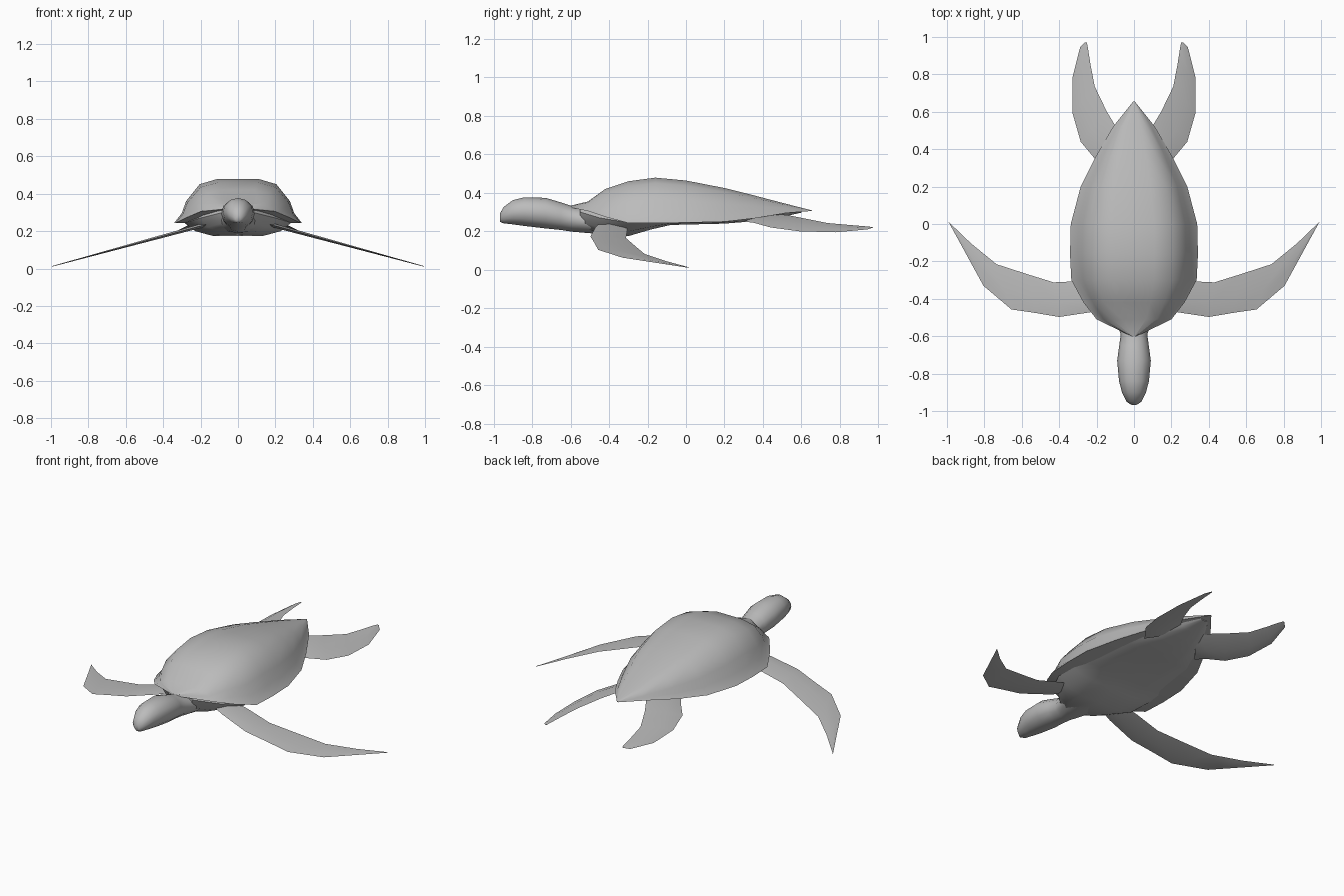
import bpy
import math

cube = bpy.data.objects.get("Cube")
if cube:
    bpy.data.objects.remove(cube, do_unlink=True)

grey = bpy.data.materials.new("turtle_grey")
grey.use_nodes = True
grey.diffuse_color = (0.5, 0.5, 0.5, 1)
grey.node_tree.nodes["Principled BSDF"].inputs["Base Color"].default_value = (0.5, 0.5, 0.5, 1)


def loft(name, rings, mirror=False, angle=40):
    """Skin a list of equal closed rings and cap both ends."""
    n = len(rings[0])
    verts = [p for ring in rings for p in ring]
    faces = []
    for r in range(len(rings) - 1):
        for i in range(n):
            j = (i + 1) % n
            faces.append((r * n + i, r * n + j, r * n + n + j, r * n + n + i))
    faces.append(tuple(range(n))[::-1])
    faces.append(tuple(range(len(verts) - n, len(verts))))
    mesh = bpy.data.meshes.new(name)
    mesh.from_pydata(verts, [], faces)
    mesh.materials.append(grey)
    obj = bpy.data.objects.new(name, mesh)
    bpy.context.collection.objects.link(obj)
    bpy.ops.object.select_all(action="DESELECT")
    obj.select_set(True)
    bpy.context.view_layer.objects.active = obj
    bpy.ops.object.mode_set(mode="EDIT")
    bpy.ops.mesh.select_all(action="SELECT")
    bpy.ops.mesh.remove_doubles(threshold=0.0005)
    bpy.ops.mesh.normals_make_consistent(inside=False)
    bpy.ops.object.mode_set(mode="OBJECT")
    bpy.ops.object.shade_smooth_by_angle(angle=math.radians(angle))
    if mirror:
        obj.modifiers.new("Mirror", "MIRROR").use_mirror_merge = False
    return obj


def mirrored(half):
    """Complete a half section running from the rim to the centre."""
    return half + [(-u, v) for u, v in reversed(half) if u > 0]


# Carapace: y, half width, rim height, ridge height
dome = mirrored([(1, 0), (0.88, 0.22), (0.81, 0.5), (0.6, 0.88), (0.32, 1), (0, 1)])
shell = [(-0.605, 0.004, 0.325, 0.332), (-0.51, 0.2, 0.305, 0.355), (-0.42, 0.27, 0.275, 0.42),
         (-0.3, 0.335, 0.243, 0.46), (-0.16, 0.342, 0.243, 0.479), (0, 0.338, 0.245, 0.464),
         (0.2, 0.285, 0.25, 0.425), (0.36, 0.205, 0.268, 0.385), (0.52, 0.112, 0.295, 0.343),
         (0.655, 0.004, 0.306, 0.309)]
loft("carapace", [[(u * w, y, rim + v * (top - rim)) for u, v in dome]
                  for y, w, rim, top in shell], angle=50)

# Belly: y, half width, upper edge height, lowest height
keel = mirrored([(0.9, 0.3), (1, 0), (0.8, -0.65), (0.48, -1), (0, -1)])
belly = [(-0.55, 0.08, 0.3, 0.22), (-0.45, 0.2, 0.27, 0.195), (-0.3, 0.285, 0.245, 0.175),
         (-0.18, 0.295, 0.25, 0.21), (-0.08, 0.295, 0.255, 0.233), (0.2, 0.25, 0.26, 0.24),
         (0.36, 0.17, 0.275, 0.253), (0.5, 0.09, 0.295, 0.275), (0.6, 0.03, 0.305, 0.297)]
loft("belly", [[(u * w, y, edge + v * (edge - low)) for u, v in keel]
               for y, w, edge, low in belly])

# Head and neck: y, half width, bottom, top
head = [(-0.968, 0.012, 0.25, 0.29), (-0.95, 0.04, 0.242, 0.325), (-0.9, 0.064, 0.236, 0.362),
        (-0.84, 0.08, 0.228, 0.377), (-0.73, 0.09, 0.215, 0.374), (-0.65, 0.079, 0.207, 0.35),
        (-0.59, 0.071, 0.198, 0.33), (-0.5, 0.1, 0.19, 0.315), (-0.36, 0.13, 0.185, 0.29)]
sides = 12
rings = []
for y, w, low, top in head:
    mid, h = (low + top) / 2, (top - low) / 2
    rings.append([(w * math.cos(a), y, mid + h * math.sin(a))
                  for a in (math.tau * i / sides for i in range(sides))])
loft("head_and_neck", rings, angle=60)


def flipper(name, pairs, thick):
    """Thin blade through pairs of leading and trailing edge points."""
    rings = []
    for k, (lead, trail) in enumerate(pairs):
        t = thick * (1 - 0.85 * k / (len(pairs) - 1)) / 2
        m = [a * 0.6 + b * 0.4 for a, b in zip(lead, trail)]
        rings.append([lead, (m[0], m[1], m[2] + t), trail, (m[0], m[1], m[2] - t)])
    return loft(name, rings, mirror=True, angle=60)


# Front flippers droop steadily toward the tips
front = [((0.12, -0.44), (0.14, -0.31)), ((0.22, -0.47), (0.28, -0.305)),
         ((0.4, -0.497), (0.43, -0.312)), ((0.53, -0.475), (0.565, -0.27)),
         ((0.655, -0.457), (0.735, -0.215)), ((0.805, -0.33), (0.87, -0.105)),
         ((0.99, 0.01), (0.995, 0.015))]
flipper("front_flippers", [[(x, y, 0.01 + (1 - x) * 0.272) for x, y in pair]
                           for pair in front], 0.024)

# Rear flippers trail behind, outer edge lower than inner edge
rear = [((0.18, 0.3, 0.25), (0.06, 0.46, 0.29)), ((0.21, 0.35, 0.245), (0.1, 0.525, 0.285)),
        ((0.285, 0.44, 0.22), (0.145, 0.6, 0.27)), ((0.328, 0.59, 0.2), (0.21, 0.735, 0.243)),
        ((0.33, 0.78, 0.195), (0.232, 0.85, 0.233)), ((0.288, 0.945, 0.21), (0.247, 0.945, 0.225)),
        ((0.262, 0.972, 0.22), (0.252, 0.97, 0.222))]
flipper("rear_flippers", rear, 0.028)
